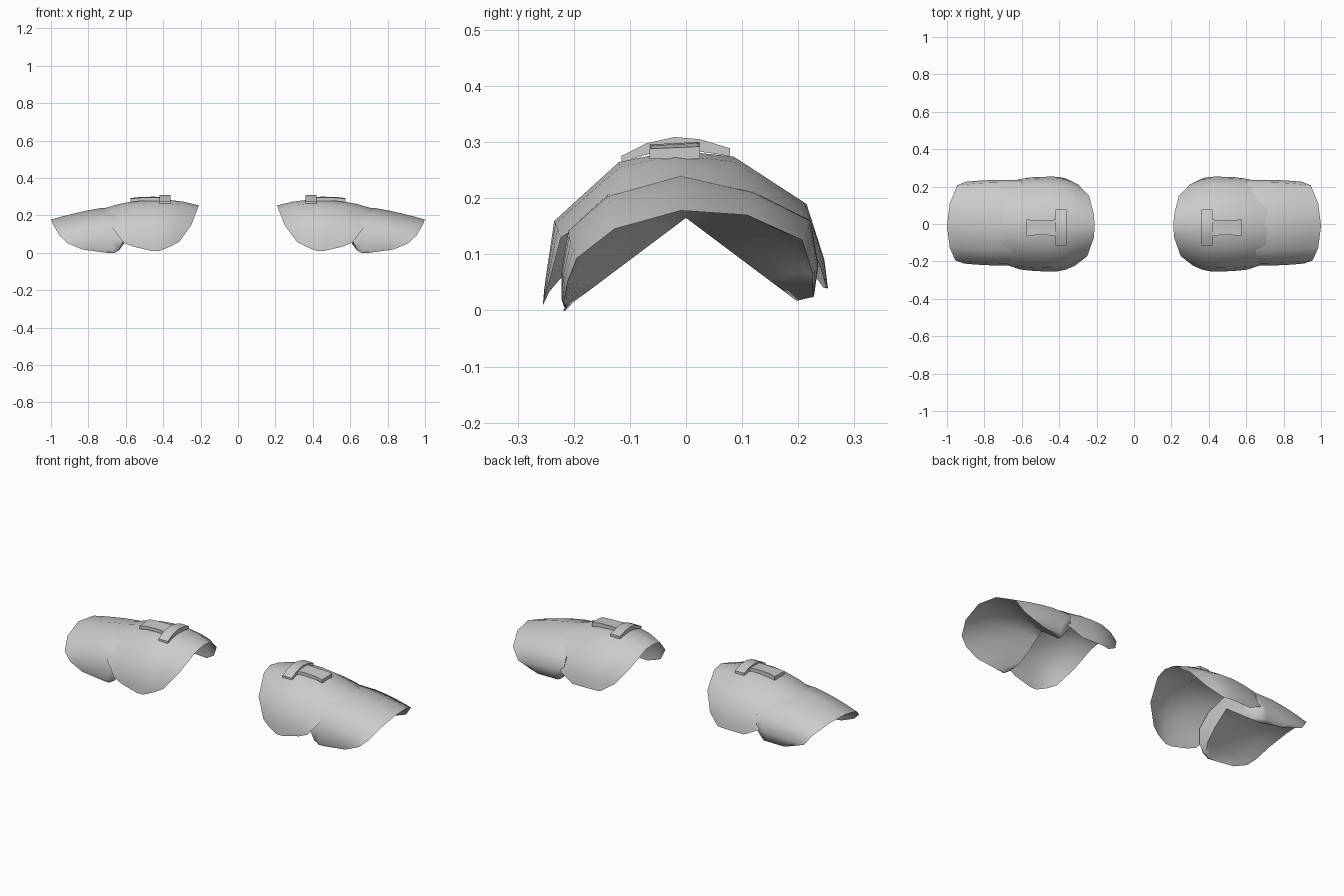
import bpy, bmesh, math

cube = bpy.data.objects.get("Cube")
if cube:
    bpy.data.objects.remove(cube, do_unlink=True)

# One plain grey for everything
grey = bpy.data.materials.new("light_grey")
grey.use_nodes = True
colour = (0.6, 0.6, 0.6, 1)
grey.diffuse_color = colour
grey.node_tree.nodes["Principled BSDF"].inputs["Base Color"].default_value = colour


def loft(name, rows, closed=False, angle=80):
    """Join rows of points into a sheet, or into a capped tube if closed."""
    bm = bmesh.new()
    grid = [[bm.verts.new(p) for p in row] for row in rows]
    n = len(grid[0])
    for a, b in zip(grid, grid[1:]):
        for j in range(n if closed else n - 1):
            k = (j + 1) % n
            bm.faces.new((a[j], a[k], b[k], b[j]))
    if closed:
        bm.faces.new(grid[0])
        bm.faces.new(grid[-1])
    bmesh.ops.recalc_face_normals(bm, faces=bm.faces)
    # An open sheet should face up and outward
    if not closed:
        bm.normal_update()
        if sum(f.normal.z for f in bm.faces) < 0:
            bmesh.ops.reverse_faces(bm, faces=bm.faces)
    mesh = bpy.data.meshes.new(name)
    bm.to_mesh(mesh)
    bm.free()
    mesh.materials.append(grey)
    ob = bpy.data.objects.new(name, mesh)
    bpy.context.collection.objects.link(ob)
    bpy.ops.object.select_all(action='DESELECT')
    ob.select_set(True)
    bpy.context.view_layer.objects.active = ob
    bpy.ops.object.shade_smooth_by_angle(angle=math.radians(angle))


# Rows run front to back over the arch: y, z, inner x, outer x
UPPER = [(-.255, .01, .42, .46), (-.253, .035, .36, .56), (-.25, .06, .315, .61),
         (-.235, .16, .25, .67), (-.12, .265, .215, .715), (-.02, .286, .21, .73),
         (.085, .275, .215, .715), (.215, .19, .24, .67), (.247, .09, .30, .62),
         (.253, .04, .37, .54)]
LOWER = [(-.215, 0, .66, .70), (-.222, .02, .635, .83), (-.222, .07, .61, .91),
         (-.21, .143, .60, .955), (-.14, .206, .60, .985), (-.01, .243, .60, 1.0),
         (.12, .212, .60, .985), (.222, .16, .60, .945), (.236, .08, .61, .90),
         (.228, .025, .65, .78)]
COLS = 6


def upper_shape(x, y, z):
    # Inner end closes in like a dome; outer end slopes, more at the sides
    d = (x - .43) / .3
    drop, pinch = (.05 + .15 * abs(y), .08) if d > 0 else (.06, .75)
    return (x, y * (1 - pinch * d * d), z - drop * d * d * z / .286)


def lower_shape(x, y, z):
    # Outer end droops, mostly at the front
    d = max(0, (x - .70) / .3)
    drop = (.045 if y > .05 else .065) * d ** 1.3 * min(1, z / .15)
    return (x, y * (1 - .1 * d * d), z - drop)


def across(x0, x1):
    return [x0 + (x1 - x0) * i / COLS for i in range(COLS + 1)]


def upper_row(y, z, x0, x1):
    return [upper_shape(x, y, z) for x in across(x0, x1)]


def lower_row(y, z, x0, x1):
    # Outer skin, then a lining that narrows to a ridge at the inner end
    skin = [lower_shape(x, y, z) for x in across(x0, x1)]
    h = z / .243
    ridge_y, ridge_z = math.copysign(.22 * (1 - h), y), .165 * h
    lining = []
    for i in reversed(range(COLS)):
        t = 1 - i / COLS
        x, sy, sz = skin[i]
        lining.append((x, sy + (ridge_y - sy) * t, sz + (ridge_z - sz) * t))
    return skin + lining


for side, label in ((1, "left"), (-1, "right")):
    # Plates
    for part, rows, make, solid in (("upper", UPPER, upper_row, False),
                                    ("lower", LOWER, lower_row, True)):
        loft(f"{label}_{part}_plate",
             [[(side * x, y, z) for x, y, z in make(*r)] for r in rows], solid)
    # Arched crossbar
    bar = [(-.115, .275, .012), (-.07, .298, .02), (-.02, .309, .024),
           (.025, .305, .022), (.078, .289, .014)]
    loft(label + "_crossbar",
         [[(side * .362, y, z - t), (side * .42, y, z - t),
           (side * .42, y, z), (side * .362, y, z)] for y, z, t in bar], True, 40)
    # Strap with a slight waist
    strap = [(.41, .045, .297), (.455, .04, .298), (.53, .04, .296), (.576, .045, .29)]
    loft(label + "_strap",
         [[(side * x, -.02 - w, z - .02), (side * x, -.02 + w, z - .02),
           (side * x, -.02 + w, z + .002), (side * x, -.02 - w, z - .002)]
          for x, w, z in strap], True, 40)
